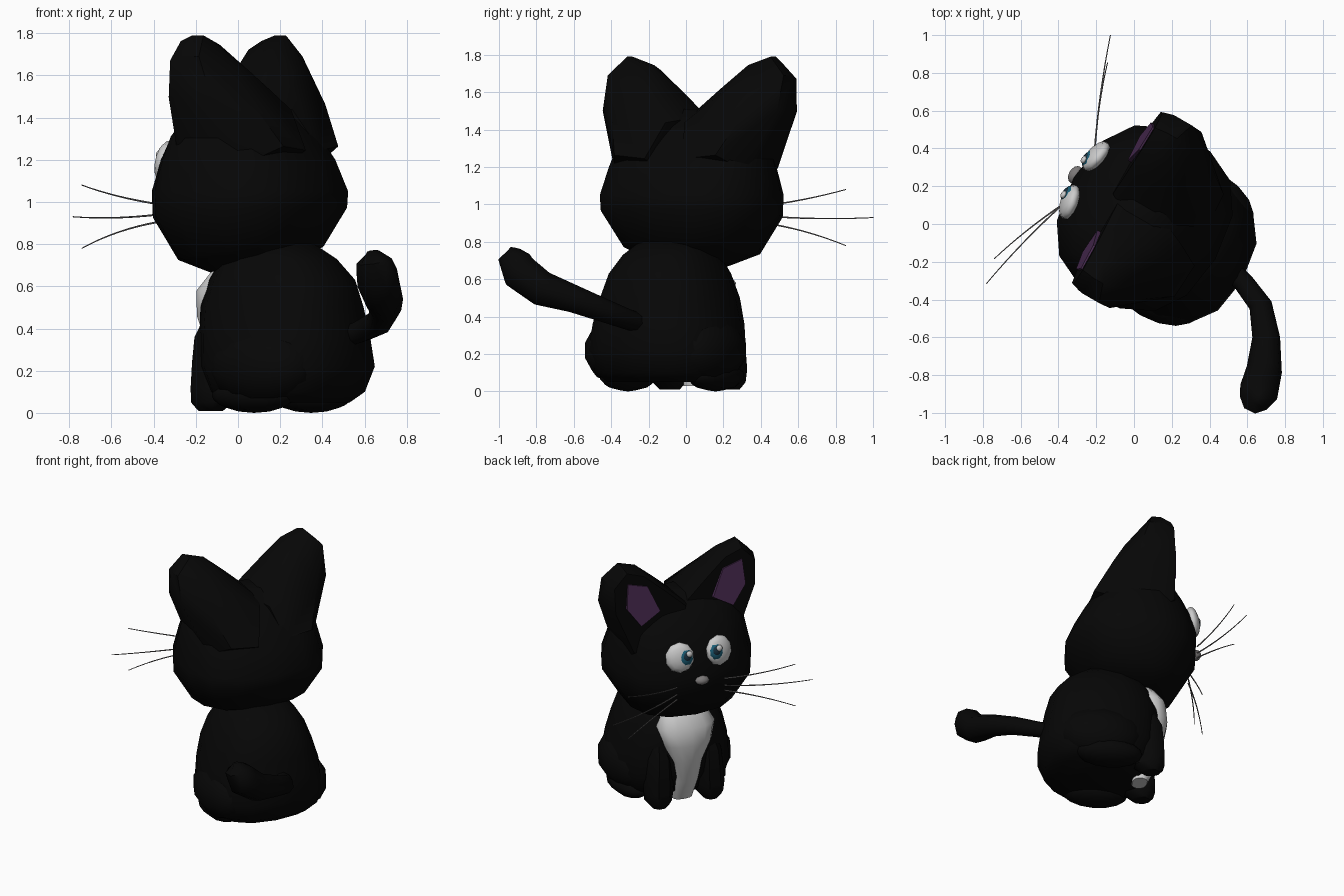
import bpy, bmesh, math
from mathutils import Matrix, Vector

if "Cube" in bpy.data.objects:
    bpy.data.objects.remove(bpy.data.objects["Cube"])

# Local frame: x = animal's left, -y = forward; turned and placed in the world
W = Matrix.Translation((0.14, 0, 0)) @ Matrix.Rotation(math.radians(-120), 4, 'Z')


def P(left, fwd, z):
    return W @ Vector((left, -fwd, z))


def material(name, rgb):
    m = bpy.data.materials.new(name)
    m.diffuse_color = (*rgb, 1)
    m.use_nodes = True
    m.node_tree.nodes["Principled BSDF"].inputs["Base Color"].default_value = m.diffuse_color
    return m


BLACK = material("black_fur", (0.002, 0.002, 0.002))
WHITE = material("white", (0.8, 0.8, 0.8))
PURPLE = material("inner_ear", (0.07, 0.025, 0.085))
BLUE = material("iris", (0.01, 0.11, 0.18))
DARK = material("pupil", (0.01, 0.03, 0.05))
GREY = material("nose_grey", (0.2, 0.19, 0.19))


def finish(name, bm, mat, angle=45):
    bmesh.ops.recalc_face_normals(bm, faces=bm.faces)
    me = bpy.data.meshes.new(name)
    bm.to_mesh(me)
    bm.free()
    ob = bpy.data.objects.new(name, me)
    bpy.context.collection.objects.link(ob)
    me.materials.append(mat)
    bpy.ops.object.select_all(action='DESELECT')
    ob.select_set(True)
    bpy.context.view_layer.objects.active = ob
    bpy.ops.object.shade_smooth_by_angle(angle=math.radians(angle))
    return ob


def loft(name, rings, mat, angle=45):
    bm = bmesh.new()
    loops = [[bm.verts.new(p) for p in r] for r in rings]
    n = len(loops[0])
    for a, b in zip(loops, loops[1:]):
        for i in range(n):
            j = (i + 1) % n
            bm.faces.new((a[i], a[j], b[j], b[i]))
    bm.faces.new(loops[0])
    bm.faces.new(loops[-1])
    return finish(name, bm, mat, angle)


def ring(z, hw, back, front, left=0, n=14, p=2.4, tilt=0):
    """Rounded horizontal section."""
    out = []
    for i in range(n):
        t = 2 * math.pi * (i + 0.5) / n
        c, s = math.cos(t), math.sin(t)
        x = math.copysign(abs(c) ** (2 / p), c) * hw
        f = (back + front) / 2 + math.copysign(abs(s) ** (2 / p), s) * (front - back) / 2
        out.append(P(left + x, f, z - tilt * (f - 0.08)))
    return out


def ball(name, left, fwd, z, size, mat, pitch=0, yaw=0, seg=10):
    bm = bmesh.new()
    m = (W @ Matrix.Translation((left, -fwd, z)) @ Matrix.Rotation(yaw, 4, 'Z')
         @ Matrix.Rotation(pitch, 4, 'X') @ Matrix.Diagonal((*size, 1)))
    # poles point forward so the outline is an even polygon
    bmesh.ops.create_uvsphere(bm, u_segments=seg, v_segments=8, radius=1,
                              matrix=m @ Matrix.Rotation(math.pi / 2, 4, 'X'))
    return finish(name, bm, mat, 60)


def tube(name, pts, radii, mat, sides=8):
    rings = []
    for i, p in enumerate(pts):
        d = (pts[min(i + 1, len(pts) - 1)] - pts[max(i - 1, 0)]).normalized()
        u = d.cross(Vector((0.13, 0.1, 1))).normalized()
        v = d.cross(u)
        rings.append([p + radii[i] * (u * math.cos(2 * math.pi * k / sides)
                                      + v * math.sin(2 * math.pi * k / sides))
                      for k in range(sides)])
    return loft(name, rings, mat, 60)


# Head: z, half width, back, front, tilt
head = [(.685, .20, -.10, .26, .12), (.76, .37, -.24, .40, .12), (.95, .485, -.34, .515, .06),
        (1.05, .49, -.345, .52, 0), (1.2, .455, -.28, .475, 0), (1.31, .43, -.20, .42, 0),
        (1.42, .35, -.10, .33, 0), (1.51, .10, .02, .20, 0)]
loft("head", [ring(z, h, b, f, left=.015, tilt=t) for z, h, b, f, t in head], BLACK)

# Body
body = [(.05, .32, -.38, .16), (.10, .38, -.45, .22), (.22, .41, -.50, .27), (.36, .39, -.48, .28),
        (.50, .35, -.455, .285), (.63, .30, -.42, .25), (.73, .24, -.33, .19), (.80, .17, -.22, .12)]
loft("body", [ring(z, h, b - .025, f - .01, left=.04) for z, h, b, f in body], BLACK)

# White chest bib
bib = [(.03, .07, .1, .20), (.18, .09, .1, .27), (.33, .11, .1, .305), (.46, .17, .1, .33),
       (.58, .20, .1, .315), (.68, .15, .05, .245), (.74, .07, .05, .18)]
loft("chest_bib", [ring(*r, left=.025) for r in bib], WHITE)

# Ear outline as (left, z)
ear = [(0, 1.46), (.17, 1.615), (.32, 1.745), (.45, 1.79), (.55, 1.69), (.545, 1.5), (.41, 1.18), (.1, 1.15)]
inner = [(.44, 1.69), (.30, 1.65), (.22, 1.47), (.36, 1.39), (.455, 1.52)]
whiskers = [(.99, 1.02, 1.08, .60, .67, 0), (.94, .915, .93, .735, .685, .045), (.905, .87, .78, .60, .67, 0)]

for side, tag in ((1, "left"), (-1, "right")):
    # Wedge shaped ear, deep at the base; the head is a little uneven left to right
    df, dl = (-.03, -.025) if side == 1 else (.015, -.015)

    def layer(fwd, scale, cl, cz):
        out = []
        for l, z in ear:
            l2, z2 = cl + (l - cl) * scale, cz + (z - cz) * scale
            out.append(P(side * (l2 + dl), fwd(z2) + df, z2))
        return out
    loft(tag + "_ear", [layer(lambda z: .28 - .06 * (z - 1.5), .92, .34, 1.45),
                        layer(lambda z: .23 - .12 * (z - 1.5), 1, 0, 0),
                        layer(lambda z: .04 + .33 * (z - 1.5), 1, 0, 0),
                        layer(lambda z: -.085 + .6 * (z - 1.5), .62, .17, 1.4)], BLACK)
    # Inner ear panel
    loft(tag + "_inner_ear", [[P(side * (l + dl), f + df - .12 * (z - 1.5), z) for l, z in inner]
                              for f in (.24, .3)], PURPLE, 30)
    # Eye with iris, pupil and highlight
    ball(tag + "_eye", side * .14, .475, 1.19, (.098, .045, .103), WHITE, -.2, side * .2)
    ball(tag + "_iris", side * .115, .496, 1.195, (.058, .032, .064), BLUE, -.2, side * .15)
    ball(tag + "_pupil", side * .107, .512, 1.205, (.032, .02, .036), DARK, -.2, side * .1)
    ball(tag + "_highlight", side * .107 + .015, .522, 1.225, (.022, .014, .022), WHITE, -.2)
    # Whiskers
    for i, (z0, z1, z2, l2, f2, skew) in enumerate(whiskers):
        f2 -= side * skew
        a, m, b = (P(side * .17, .50, z0), P(side * (.17 + l2) / 2, (.5 + f2) / 2 + .02, z1),
                   P(side * l2, f2, z2))
        pts = [a * (1 - t) ** 2 + m * 2 * t * (1 - t) + b * t * t for t in [k / 8 for k in range(9)]]
        tube(f"{tag}_whisker_{i + 1}", pts, [.005 - .0003 * k for k in range(9)], GREY, 5)
    # Front leg with a forward paw
    leg = [(.01, .05, .13, .25), (.05, .085, .08, .285), (.12, .095, .09, .285), (.24, .09, .08, .28),
           (.36, .08, .08, .27), (.46, .04, .10, .22)]
    loft(tag + "_front_leg", [ring(z, h, b, f, left=.025 + side * (.185 - .02 * z), n=8, p=2.2)
                              for z, h, b, f in leg], BLACK)
    # Haunch and hind foot
    ball(tag + "_haunch", .04 + side * .275, -.15, .22, (.165, .27, .19), BLACK)
    ball(tag + "_hind_foot", .03 + side * .27, -.10, .085, (.125, .22, .085), BLACK)

# Nose
ball("nose", 0, .52, 1.02, (.05, .035, .032), GREY, seg=8)

# Tail curling round and up behind the body
path = [(.47, -.20, .35), (.58, -.31, .385), (.67, -.43, .43), (.70, -.60, .495),
        (.69, -.77, .55), (.66, -.89, .64), (.645, -.92, .72), (.64, -.91, .765)]
tube("tail", [Vector(p) for p in path], [.05, .055, .062, .074, .095, .105, .085, .03], BLACK)
